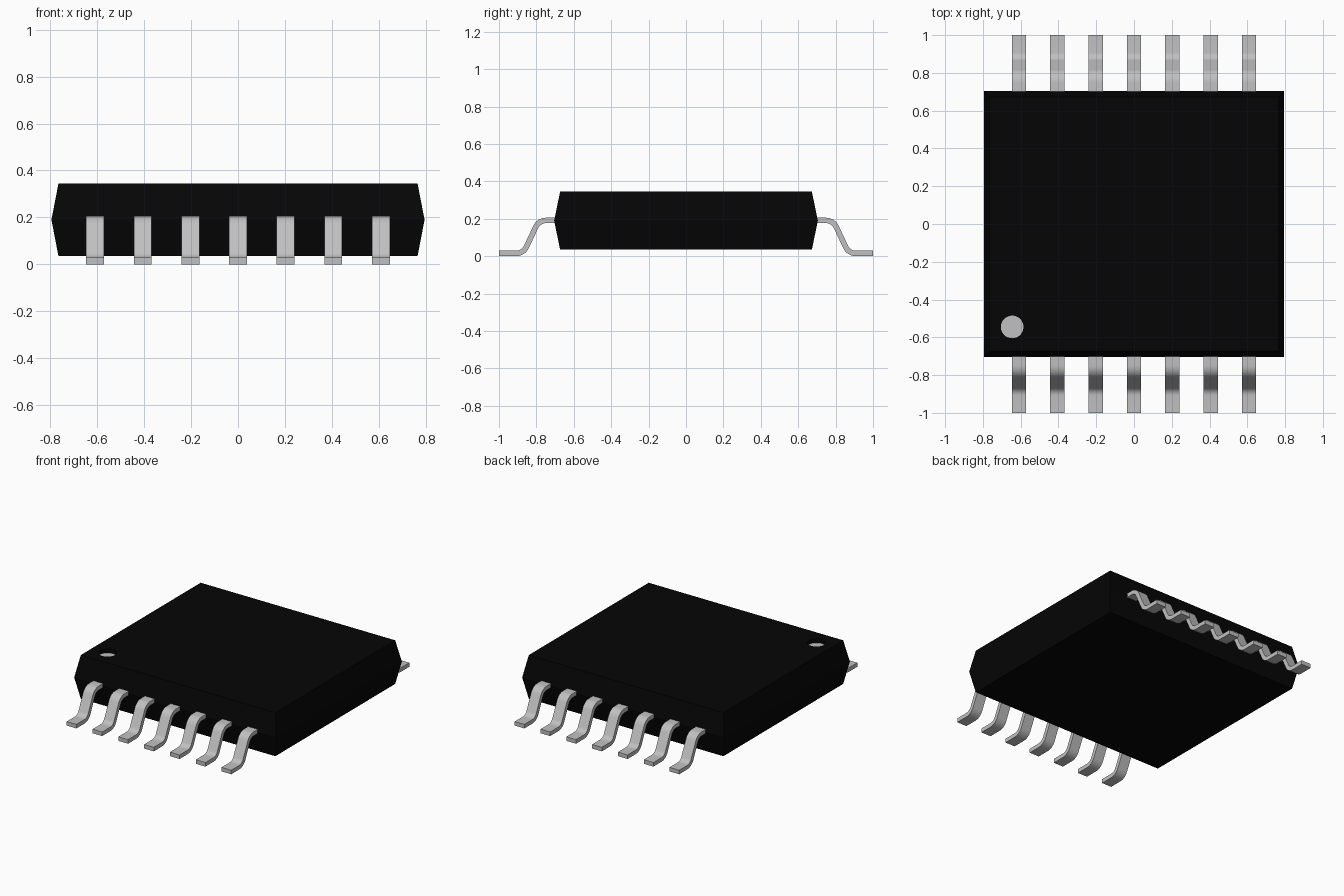
import bpy, bmesh, math
from mathutils import Vector

if "Cube" in bpy.data.objects:
    bpy.data.objects.remove(bpy.data.objects["Cube"])


def material(name, value):
    m = bpy.data.materials.new(name)
    m.use_nodes = True
    col = (value, value, value, 1)
    m.diffuse_color = col
    m.node_tree.nodes["Principled BSDF"].inputs["Base Color"].default_value = col
    return m


black = material("black plastic", 0.0016)
metal = material("grey metal", 0.53)


def add_object(name, bm, mat):
    bmesh.ops.recalc_face_normals(bm, faces=bm.faces)
    mesh = bpy.data.meshes.new(name)
    bm.to_mesh(mesh)
    bm.free()
    mesh.materials.append(mat)
    ob = bpy.data.objects.new(name, mesh)
    bpy.context.collection.objects.link(ob)
    return ob


def select_only(ob):
    bpy.ops.object.select_all(action='DESELECT')
    ob.select_set(True)
    bpy.context.view_layer.objects.active = ob


# Body: three stacked rectangles, widest at the middle
bm = bmesh.new()
rings = []
for hx, hy, z in ((0.765, 0.673, 0.035), (0.795, 0.705, 0.19), (0.765, 0.673, 0.345)):
    rings.append([bm.verts.new((sx * hx, sy * hy, z))
                  for sx, sy in ((-1, -1), (1, -1), (1, 1), (-1, 1))])
for a, b in zip(rings, rings[1:]):
    for i in range(4):
        j = (i + 1) % 4
        bm.faces.new((a[i], a[j], b[j], b[i]))
bm.faces.new(rings[0])
bm.faces.new(rings[-1])
body = add_object("body", bm, black)

# Round recess marking the first pin
DOT = Vector((-0.645, -0.545, 0.345))
DEPTH, RADIUS = 0.03, 0.06
bpy.ops.mesh.primitive_cylinder_add(vertices=40, radius=RADIUS, depth=2 * DEPTH, location=DOT)
cutter = bpy.context.object
cutter.name = "recess_cutter"
cutter.hide_render = True
cutter.data.materials.append(black)
select_only(body)
mod = body.modifiers.new("recess", 'BOOLEAN')
mod.operation = 'DIFFERENCE'
mod.solver = 'EXACT'
mod.object = cutter
bpy.ops.object.modifier_apply(modifier=mod.name)
bpy.data.objects.remove(cutter)

# Grey floor of the recess
bm = bmesh.new()
bmesh.ops.create_circle(bm, cap_ends=True, segments=40, radius=RADIUS)
marker = add_object("pin_marker", bm, metal)
marker.location = DOT - Vector((0, 0, DEPTH - 0.001))


# Lead centre line in (y, z): an S bend with rounded corners
def fillet(prev, corner, nxt, r, steps=8):
    u, v = (prev - corner).normalized(), (nxt - corner).normalized()
    half = u.angle(v) / 2
    centre = corner + (u + v).normalized() * r / math.sin(half)
    t = r / math.tan(half)
    p = (corner + u * t - centre).normalized()
    q = (corner + v * t - centre).normalized()
    return [centre + p.slerp(q, i / steps) * r for i in range(steps + 1)]


T, WIDTH, RAD = 0.029, 0.076, 0.06
LOW, HIGH = T / 2, 0.191
pts = [Vector(p) for p in ((0, 0.68, HIGH), (0, 0.787, HIGH), (0, 0.87, LOW), (0, 1.0, LOW))]
path = [pts[0]] + fillet(*pts[:3], RAD) + fillet(*pts[1:], RAD) + [pts[3]]


def lead(name, x, side):
    bm = bmesh.new()
    loops = []
    for i, p in enumerate(path):
        # Each section is square to the path, and upright at both ends
        a = path[max(i - 1, 0)]
        b = path[min(i + 1, len(path) - 1)]
        d = b - a
        n = Vector((0, -d.z, d.y)).normalized() * T / 2
        loop = []
        for sx, sn in ((-1, -1), (1, -1), (1, 1), (-1, 1)):
            c = p + n * sn
            loop.append(bm.verts.new((x + sx * WIDTH / 2, c.y * side, c.z)))
        loops.append(loop)
    for a, b in zip(loops, loops[1:]):
        for i in range(4):
            j = (i + 1) % 4
            bm.faces.new((a[i], a[j], b[j], b[i]))
    bm.faces.new(loops[0])
    bm.faces.new(loops[-1])
    ob = add_object(name, bm, metal)
    select_only(ob)
    bpy.ops.object.shade_smooth_by_angle(angle=math.radians(35))


# Seven leads on the front and seven on the back
for label, side in (("front", -1), ("back", 1)):
    for k in range(7):
        lead(f"{label}_lead_{k + 1}", (k - 3) * 0.203, side)
